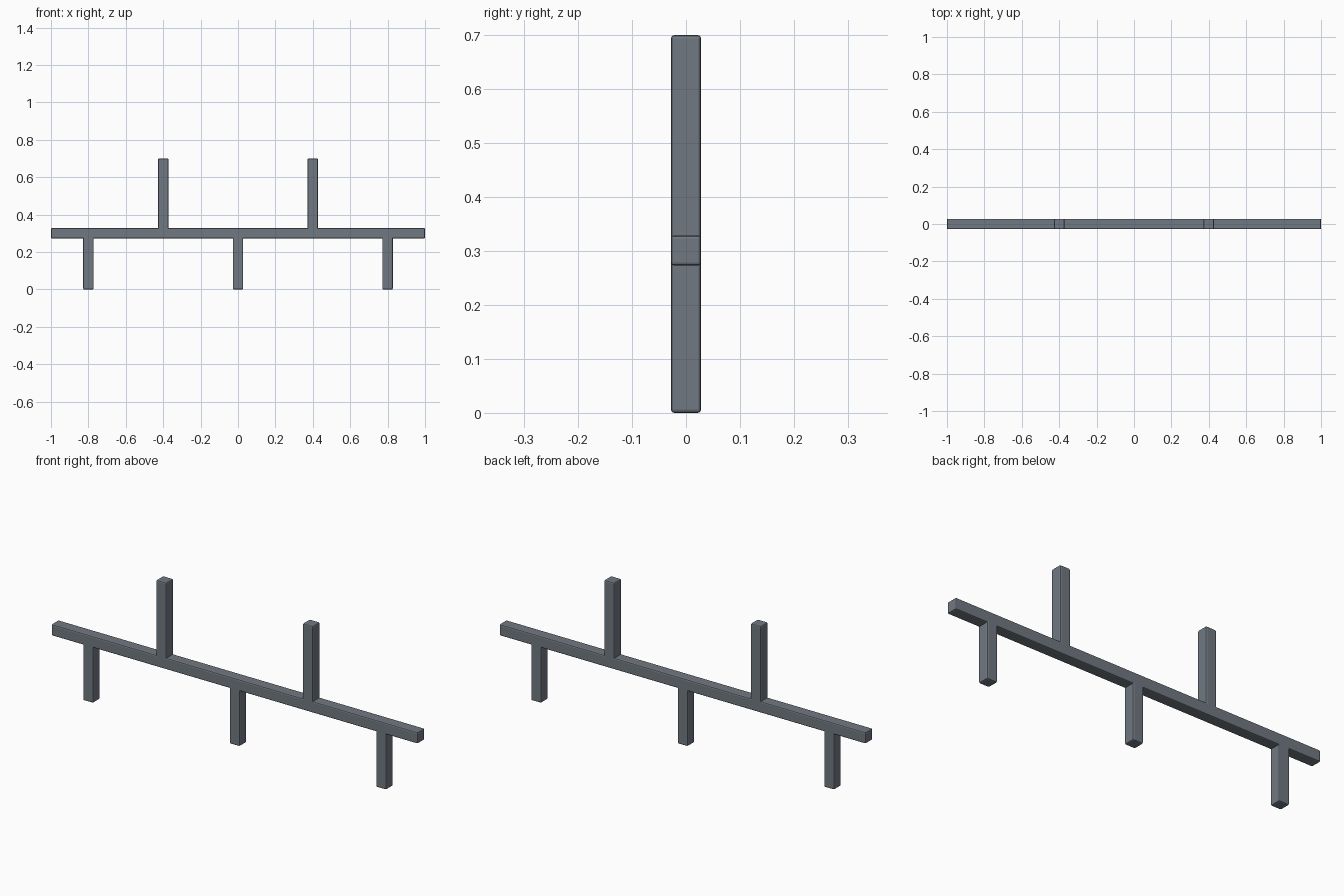
import bpy
import bmesh
from mathutils import Matrix

cube = bpy.data.objects.get("Cube")
if cube:
    bpy.data.objects.remove(cube, do_unlink=True)

THICK = 0.056      # square section of every bar
RAIL_Z = 0.301     # centre height of the rail
TOP = 0.70
BEVEL = 0.006

steel = bpy.data.materials.new("slate grey steel")
steel.use_nodes = True
colour = (0.165, 0.19, 0.22, 1)
steel.diffuse_color = colour
steel.node_tree.nodes["Principled BSDF"].inputs["Base Color"].default_value = colour


def bar(name, centre, size):
    """Square bar with narrow chamfered edges."""
    bm = bmesh.new()
    bmesh.ops.create_cube(bm, size=1, matrix=Matrix.Diagonal((*size, 1)))
    mesh = bpy.data.meshes.new(name)
    bm.to_mesh(mesh)
    bm.free()
    mesh.materials.append(steel)
    obj = bpy.data.objects.new(name, mesh)
    obj.location = centre
    bpy.context.collection.objects.link(obj)
    mod = obj.modifiers.new("soft edges", 'BEVEL')
    mod.width = BEVEL
    mod.segments = 2
    return obj


def upright(name, x, low, high):
    return bar(name, (x, 0, (low + high) / 2), (THICK, THICK, high - low))


# Long horizontal rail
bar("rail", (0, 0, RAIL_Z), (2, THICK, THICK))

# Legs below, ending inside the rail
for side, x in (("right", -0.8), ("middle", 0), ("left", 0.8)):
    upright(side + "_leg", x, 0, RAIL_Z)

# Posts above, rising from inside the rail
for side, x in (("right", -0.4), ("left", 0.4)):
    upright(side + "_post", x, RAIL_Z, TOP)
